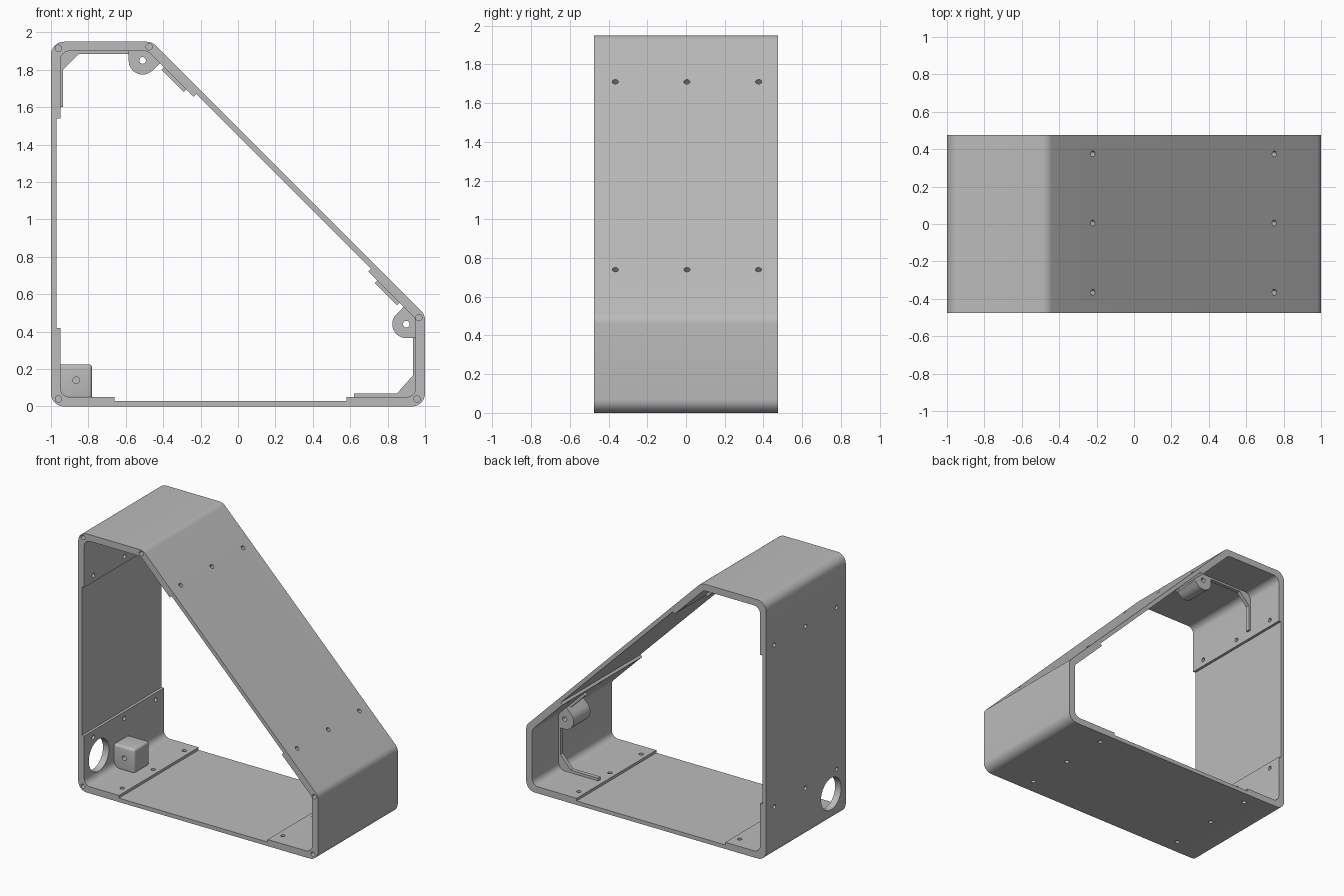
import bpy, bmesh, math
from mathutils import Vector, Matrix

if "Cube" in bpy.data.objects:
    bpy.data.objects.remove(bpy.data.objects["Cube"], do_unlink=True)

grey = bpy.data.materials.new("light_grey_plastic")
grey.use_nodes = True
COL = (0.5, 0.5, 0.5, 1)
grey.diffuse_color = COL
grey.node_tree.nodes["Principled BSDF"].inputs["Base Color"].default_value = COL

HALF = 0.475      # half depth of the frame
SLANT = Vector((1, 0, 1)).normalized()


def rounded(points, steps=8):
    """Turn (x, z) or (x, z, radius) corners into a loop with arcs."""
    loop = []
    for i, p in enumerate(points):
        c = Vector(p[:2])
        if len(p) == 2:
            loop.append(c)
            continue
        a = (Vector(points[i - 1][:2]) - c).normalized()
        b = (Vector(points[(i + 1) % len(points)][:2]) - c).normalized()
        half = a.angle(b) / 2
        mid = c + (a + b).normalized() * p[2] / math.sin(half)
        reach = p[2] / math.tan(half)
        v0, v1 = c + a * reach - mid, c + b * reach - mid
        turn = v0.angle_signed(v1)
        for k in range(steps + 1):
            loop.append(mid + Matrix.Rotation(-turn * k / steps, 2) @ v0)
    return loop


def new_object(name, bm):
    bmesh.ops.recalc_face_normals(bm, faces=bm.faces)
    mesh = bpy.data.meshes.new(name)
    bm.to_mesh(mesh)
    bm.free()
    mesh.materials.append(grey)
    ob = bpy.data.objects.new(name, mesh)
    bpy.context.collection.objects.link(ob)
    return ob


def prism(name, points, y0, y1):
    bm = bmesh.new()
    face = bm.faces.new([bm.verts.new((p.x, y0, p.y)) for p in rounded(points)])
    ext = bmesh.ops.extrude_face_region(bm, geom=[face])["geom"]
    bmesh.ops.translate(bm, vec=(0, y1 - y0, 0),
                        verts=[g for g in ext if isinstance(g, bmesh.types.BMVert)])
    return new_object(name, bm)


def drills(name, holes):
    """Cylinders given as (centre, axis, radius, length)."""
    bm = bmesh.new()
    for centre, axis, radius, length in holes:
        m = Matrix.Translation(centre) @ Vector(axis).to_track_quat("Z", "Y").to_matrix().to_4x4()
        bmesh.ops.create_cone(bm, cap_ends=True, segments=32 if radius > 0.05 else 16,
                              radius1=radius, radius2=radius, depth=length, matrix=m)
    return new_object(name, bm)


def apply(ob, mod):
    bpy.context.view_layer.objects.active = ob
    bpy.ops.object.modifier_apply(modifier=mod.name)


def cut(ob, cutter):
    cutter.hide_render = True
    mod = ob.modifiers.new("cut", "BOOLEAN")
    mod.operation, mod.solver, mod.object = "DIFFERENCE", "EXACT", cutter
    apply(ob, mod)
    bpy.data.objects.remove(cutter, do_unlink=True)


def smooth(ob):
    bpy.ops.object.select_all(action="DESELECT")
    ob.select_set(True)
    bpy.context.view_layer.objects.active = ob
    bpy.ops.object.shade_smooth_by_angle(angle=math.radians(30))


def swap(points):
    """Mirror a profile across the middle of the sloped wall."""
    return [(p[1] - 0.95, p[0] + 0.95, *p[2:]) for p in points]


# Frame shell: outer outline minus an inner outline with thicker corners
R = 0.07
frame = prism("frame_shell", [(-1, 0, R), (1, 0, R), (1, 0.49, R),
                              (-0.46, 1.95, R), (-1, 1.95, R)], -HALF, HALF)
r = 0.05
inner = [(-0.95, 0.05, r), (-0.66, 0.05), (-0.66, 0.03), (0.58, 0.03), (0.58, 0.05),
         (0.95, 0.05, r), (0.95, 0.469, r), (0.697, 0.722), (0.711, 0.737),
         (-0.223, 1.671), (-0.237, 1.656), (-0.481, 1.9, r), (-0.95, 1.9, r),
         (-0.95, 1.54), (-0.97, 1.54), (-0.97, 0.42), (-0.95, 0.42)]
cut(frame, prism("opening_cutter", inner, -0.6, 0.6))

# Rows of screw holes beside each step, and the round cable port
holes = []
for y in (-0.365, 0.005, 0.375):
    for z in (0.37, 1.59):
        holes.append(((-1, y, z), (1, 0, 0), 0.016, 0.2))
    for x in (-0.71, 0.63):
        holes.append(((x, y, 0), (0, 0, 1), 0.016, 0.2))
    for x in (-0.22, 0.75):
        holes.append(((x, y, 1.49 - x), SLANT, 0.016, 0.2))
holes.append(((-1, -0.3, 0.21), (1, 0, 0), 0.12, 0.2))
# Blind screw holes in the front rim corners
for x, z in ((-0.96, 0.04), (0.957, 0.04), (0.967, 0.475), (-0.475, 1.923), (-0.96, 1.915)):
    holes.append(((x, -HALF, z), (0, 1, 0), 0.017, 0.2))
cut(frame, drills("hole_cutter", holes))
smooth(frame)

# Round bosses at both ends of the sloped wall
boss = [(-0.585, 1.91), (-0.585, 1.669, 0.075), (-0.407, 1.846), (-0.481, 1.92)]
for name, profile, (x, z) in (("upper_boss", boss, (-0.51, 1.85)),
                              ("lower_boss", swap(boss), (0.9, 0.44))):
    ob = prism(name, profile, -0.04, 0.16)
    cut(ob, drills("boss_cutter", [((x, 0, z), (0, 1, 0), 0.018, 1)]))
    smooth(ob)

# Square mounting block in the lower corner
block = prism("mounting_block", [(-0.96, 0.04), (-0.78, 0.04), (-0.78, 0.225),
                                 (-0.96, 0.225)], -0.12, 0.06)
bev = block.modifiers.new("bevel", "BEVEL")
bev.width, bev.segments = 0.018, 4
apply(block, bev)
cut(block, drills("block_cutter", [((-0.865, -0.12, 0.14), (0, 1, 0), 0.018, 0.2)]))
smooth(block)

# Thin stop rails with corner gussets
slope_rail = [(0.755, 0.685), (0.73, 0.66), (0.85, 0.54), (0.875, 0.565)]
rails = {
    "lower_rail": [(0.62, 0.04), (0.62, 0.07), (0.85, 0.07), (0.935, 0.165),
                   (0.935, 0.4), (0.96, 0.4), (0.96, 0.04)],
    "upper_rail": [(-0.96, 1.6), (-0.935, 1.6), (-0.935, 1.8), (-0.85, 1.885),
                   (-0.58, 1.885), (-0.58, 1.91), (-0.96, 1.91)],
    "lower_slope_rail": slope_rail,
    "upper_slope_rail": swap(slope_rail),
}
for name, profile in rails.items():
    prism(name, profile, 0.13, 0.16)
